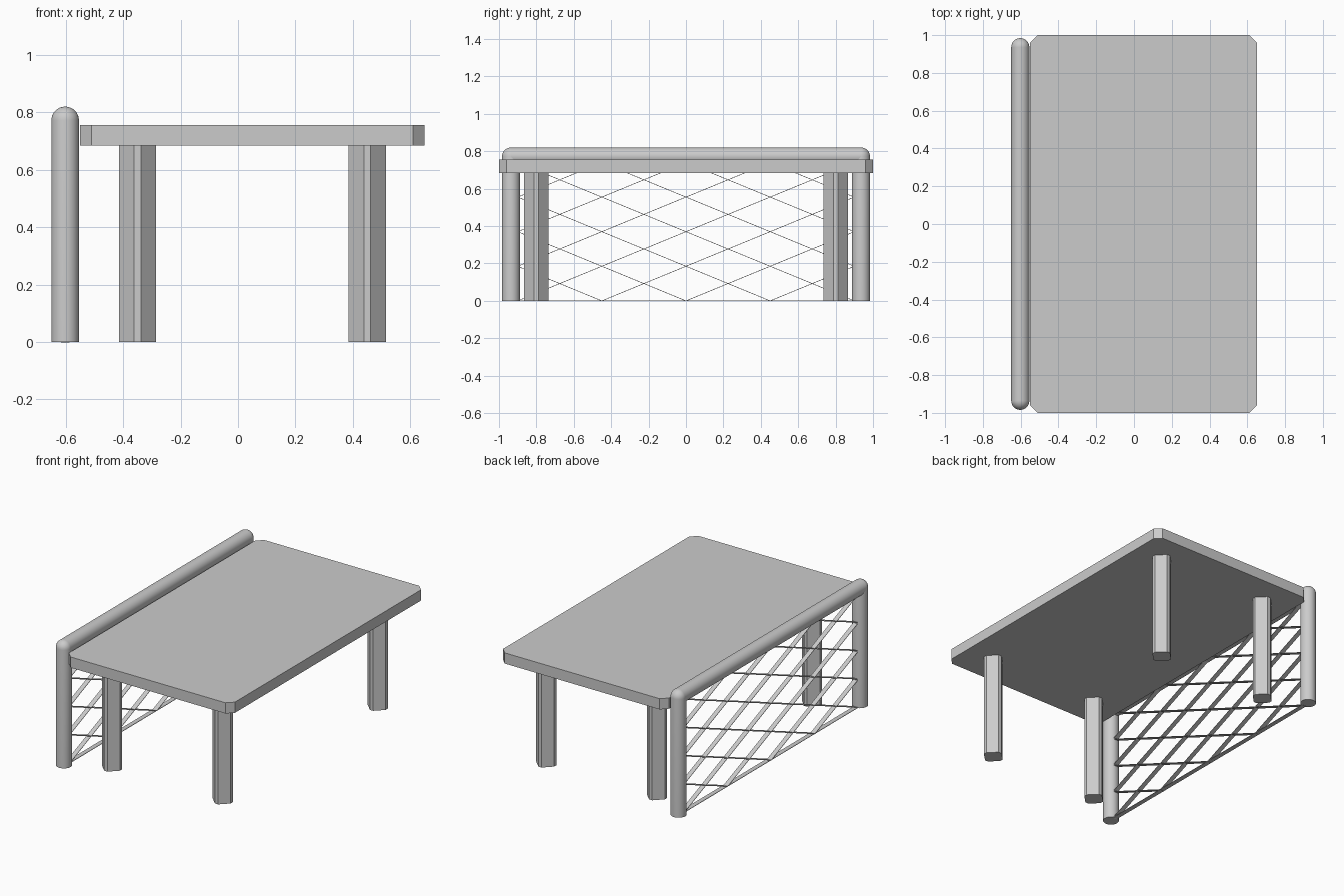
import bpy, bmesh
from math import sin, cos, pi, atan2, hypot
from mathutils import Matrix, Vector

if "Cube" in bpy.data.objects:
    bpy.data.objects.remove(bpy.data.objects["Cube"])


def make_object(name, bm, smooth=False):
    bmesh.ops.recalc_face_normals(bm, faces=bm.faces)
    mesh = bpy.data.meshes.new(name)
    bm.to_mesh(mesh)
    bm.free()
    ob = bpy.data.objects.new(name, mesh)
    bpy.context.collection.objects.link(ob)
    if smooth:
        bpy.ops.object.select_all(action='DESELECT')
        ob.select_set(True)
        bpy.context.view_layer.objects.active = ob
        bpy.ops.object.shade_smooth_by_angle()
    return ob


def prism(name, outline, z0, z1):
    bm = bmesh.new()
    face = bm.faces.new([bm.verts.new((x, y, z0)) for x, y in outline])
    ext = bmesh.ops.extrude_face_region(bm, geom=[face], use_keep_orig=True)
    verts = [g for g in ext['geom'] if isinstance(g, bmesh.types.BMVert)]
    bmesh.ops.translate(bm, verts=verts, vec=(0, 0, z1 - z0))
    return make_object(name, bm)


# Tabletop with clipped corners
X0, X1, Y, C = -0.55, 0.65, 1.0, 0.04
prism("tabletop", [(X0 + C, -Y), (X1 - C, -Y), (X1, -Y + C), (X1, Y - C),
                   (X1 - C, Y), (X0 + C, Y), (X0, Y - C), (X0, -Y + C)], 0.685, 0.755)

# Legs: chamfered square posts turned by 45 degrees
a, b = 0.065, 0.0115
section = [(a, -b), (a, b), (b, a), (-b, a), (-a, b), (-a, -b), (-b, -a), (b, -a)]
for xn, cx in (("left", -0.35), ("right", 0.45)):
    for yn, cy in (("front", -0.8), ("back", 0.8)):
        prism(f"{yn}_{xn}_leg", [(cx + x, cy + y) for x, y in section], 0, 0.685)

# Round frame: dome-topped uprights and a crossbar
FX, FY, FZ, R, SEG = -0.602, 0.936, 0.772, 0.048, 32
profile = [(0, 0), (R, 0)] + [(R * cos(t * pi / 16), FZ + R * sin(t * pi / 16)) for t in range(9)]
for name, cy in (("front_upright", -FY), ("back_upright", FY)):
    bm = bmesh.new()
    vs = [bm.verts.new((FX + r, cy, z)) for r, z in profile]
    es = [bm.edges.new(p) for p in zip(vs, vs[1:])]
    bmesh.ops.spin(bm, geom=vs + es, cent=(FX, cy, 0), axis=(0, 0, 1),
                   angle=2 * pi, steps=SEG, use_duplicate=False)
    bmesh.ops.remove_doubles(bm, verts=bm.verts, dist=1e-5)
    make_object(name, bm, True)

bm = bmesh.new()
bmesh.ops.create_cone(bm, cap_ends=False, segments=SEG, radius1=R, radius2=R, depth=2 * FY,
                      matrix=Matrix.Translation((FX, 0, FZ)) @ Matrix.Rotation(pi / 2, 4, 'X'))
make_object("crossbar", bm, True)

# Net: thin crossing strips plus a bottom strip
NY, NZ, STEP, SLOPE = 0.9, 0.74, 0.45, 0.185 / 0.45
DEPTH, THICK = 0.03, 0.003


def strip(bm, p, q):
    dy, dz = q[0] - p[0], q[1] - p[1]
    m = (Matrix.Translation((FX, (p[0] + q[0]) / 2, (p[1] + q[1]) / 2))
         @ Matrix.Rotation(atan2(dz, dy), 4, 'X')
         @ Matrix.Diagonal(Vector((DEPTH, hypot(dy, dz), THICK, 1))))
    bmesh.ops.create_cube(bm, size=1, matrix=m)


bm = bmesh.new()
for k in range(-5, 2):
    s = k * STEP
    ya, yb = max(s, -NY), min(s + NZ / SLOPE, NY)
    za, zb = (ya - s) * SLOPE, (yb - s) * SLOPE
    for side in (1, -1):
        strip(bm, (side * ya, za), (side * yb, zb))
strip(bm, (-NY, THICK / 2), (NY, THICK / 2))
make_object("net", bm)
